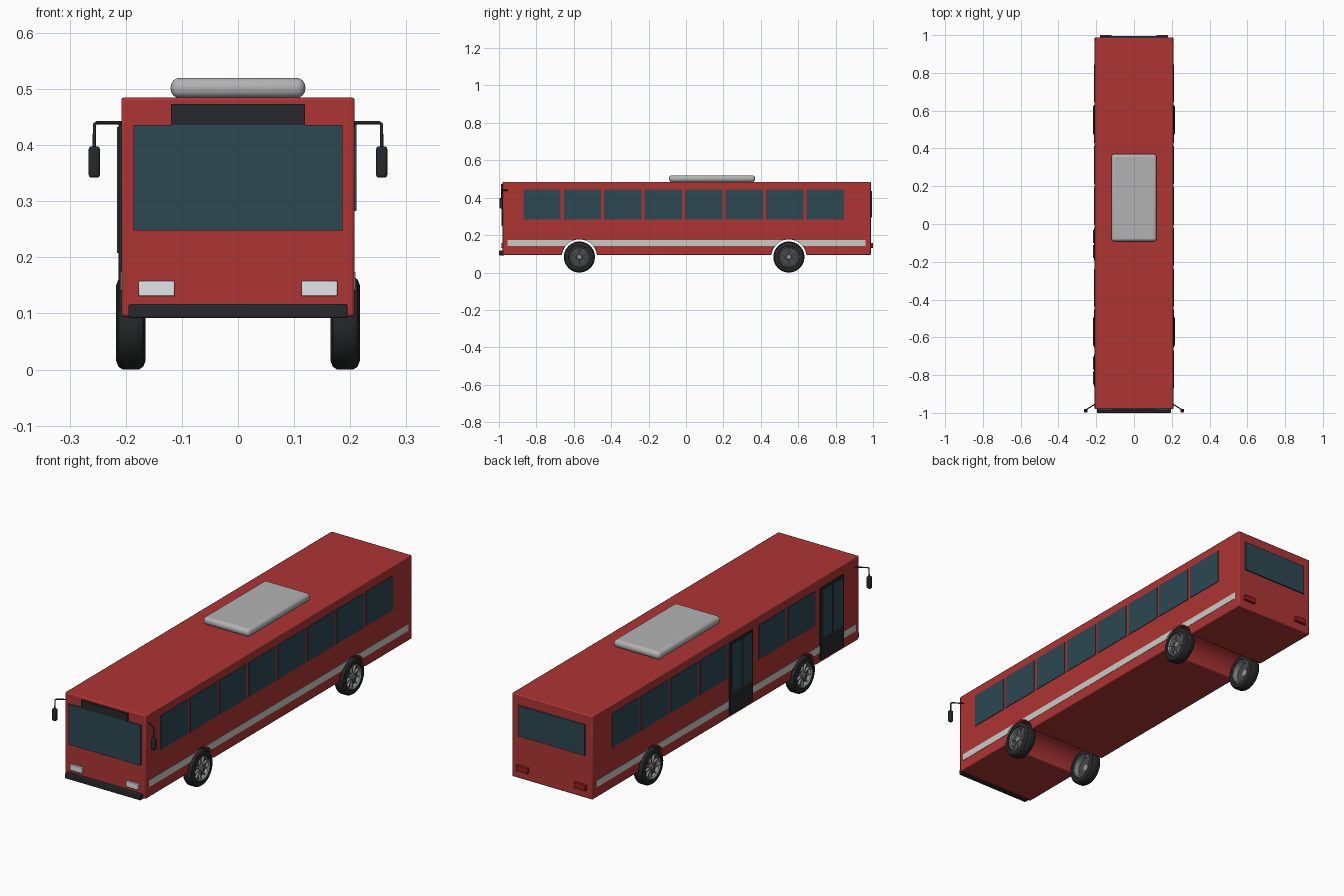
import bpy, bmesh, math
from mathutils import Vector, Matrix

if "Cube" in bpy.data.objects:
    bpy.data.objects.remove(bpy.data.objects["Cube"])

def mat(name, rgb):
    m = bpy.data.materials.new(name)
    m.diffuse_color = (*rgb, 1)
    m.use_nodes = True
    m.node_tree.nodes["Principled BSDF"].inputs["Base Color"].default_value = m.diffuse_color
    return m

RED = mat("red_paint", (0.42, 0.035, 0.035))
GLASS = mat("tinted_glass", (0.025, 0.065, 0.085))
BLACK = mat("black_trim", (0.02, 0.022, 0.025))
STRIPE = mat("light_stripe", (0.6, 0.6, 0.57))
LAMP = mat("headlight_white", (0.75, 0.78, 0.82))
TAIL = mat("tail_red", (0.3, 0.015, 0.01))
TYRE = mat("rubber", (0.02, 0.021, 0.022))
METAL = mat("wheel_metal", (0.3, 0.31, 0.32))
DARKMETAL = mat("dark_metal", (0.06, 0.063, 0.067))
ROOF = mat("roof_grey", (0.45, 0.45, 0.45))

def finish(bm, name, m, bevel=0.0, segs=2, smooth=True):
    bmesh.ops.recalc_face_normals(bm, faces=bm.faces)
    me = bpy.data.meshes.new(name)
    bm.to_mesh(me)
    bm.free()
    ob = bpy.data.objects.new(name, me)
    bpy.context.collection.objects.link(ob)
    me.materials.append(m)
    if bevel:
        b = ob.modifiers.new("bevel", "BEVEL")
        b.width, b.segments, b.limit_method = bevel, segs, "ANGLE"
        b.angle_limit = math.radians(50)
    if smooth:
        bpy.ops.object.select_all(action="DESELECT")
        ob.select_set(True)
        bpy.context.view_layer.objects.active = ob
        bpy.ops.object.shade_smooth_by_angle(angle=math.radians(35))
    return ob

def box(name, x, y, z, m, bevel=0.0, segs=2):
    bm = bmesh.new()
    bmesh.ops.create_cube(bm, size=1)
    for v in bm.verts:
        v.co = [(a + b) / 2 + c * (b - a) for (a, b), c in zip((x, y, z), v.co)]
    return finish(bm, name, m, bevel, segs, smooth=bevel > 0)

def extrude_x(name, profile, x0, x1, m, bevel=0.0):
    """Extrude a (y, z) outline from x0 to x1."""
    bm = bmesh.new()
    f = bm.faces.new([bm.verts.new((x0, y, z)) for y, z in profile])
    g = bmesh.ops.extrude_face_region(bm, geom=[f])["geom"]
    bmesh.ops.translate(bm, vec=(x1 - x0, 0, 0),
                        verts=[v for v in g if isinstance(v, bmesh.types.BMVert)])
    return finish(bm, name, m, bevel)

def lathe_x(name, profile, loc, m, steps=48, closed=True):
    """Revolve an (x, radius) profile about an x-parallel axis through loc."""
    bm = bmesh.new()
    rings = [[bm.verts.new((loc[0] + x, loc[1] + r * math.cos(t), loc[2] + r * math.sin(t)))
              for x, r in profile]
             for t in (2 * math.pi * i / steps for i in range(steps))]
    n = len(profile)
    for i in range(steps):
        a, b = rings[i], rings[(i + 1) % steps]
        for j in range(n if closed else n - 1):
            k = (j + 1) % n
            bm.faces.new((a[j], a[k], b[k], b[j]))
    if not closed:
        bmesh.ops.holes_fill(bm, edges=bm.edges)
    return finish(bm, name, m)

WHEELS, AXLE_Z, ARCH = (-0.57, 0.55), 0.083, 0.094
W, Y0, Y1, Z0, Z1 = 0.208, -0.98, 0.988, 0.094, 0.485

def arc(c, z_from, z_to, side, n=8):
    """Points on a wheel arch edge between two heights."""
    zs = [z_from + (z_to - z_from) * i / n for i in range(n + 1)]
    return [(c + side * math.sqrt(max(0, ARCH**2 - (z - AXLE_Z)**2)), z) for z in zs]

# body shell with wheel arches cut across the full width
outline = [(Y1, Z1), (Y0, Z1), (Y0, Z0)]
a0 = math.asin((Z0 - AXLE_Z) / ARCH)
for c in WHEELS:
    for i in range(25):
        t = math.pi - a0 - (math.pi - 2 * a0) * i / 24
        outline.append((c + ARCH * math.cos(t), AXLE_Z + ARCH * math.sin(t)))
outline.append((Y1, Z0))
extrude_x("body", outline, -W, W, RED, 0.005)

# side stripes, broken at the arches
S0, S1 = 0.142, 0.174
for s, side in ((1, "right"), (-1, "left")):
    ends = [[(-0.955, S0), (-0.955, S1)]]
    for c in WHEELS:
        ends += [arc(c, S1, S0, -1), arc(c, S0, S1, 1)]
    ends.append([(0.96, S1), (0.96, S0)])
    for i in range(3):
        extrude_x(f"stripe_{side}_{i}", ends[2 * i] + ends[2 * i + 1],
                  s * (W - 0.003), s * (W + 0.0015), STRIPE)

# side windows; the left side leaves gaps for two doors
for i in range(8):
    y = -0.87 + i * 0.2164
    for s, side in ((1, "right"), (-1, "left")):
        if s == 1 or i not in (0, 3):
            box(f"window_{side}_{i}", sorted((s * (W - 0.004), s * (W + 0.003))),
                (y, y + 0.2), (0.283, 0.443), GLASS)

# doors with two glazed leaves
for name, y0, y1 in (("front_door", -0.862, -0.69), ("middle_door", -0.192, -0.02)):
    box(name, (-W - 0.005, -W + 0.004), (y0, y1), (0.107, 0.443), BLACK, 0.001, 1)
    mid = (y0 + y1) / 2
    for k, (a, b) in enumerate(((y0 + 0.012, mid - 0.005), (mid + 0.005, y1 - 0.012))):
        box(f"{name}_glass_{k}", (-W - 0.008, -W), (a, b), (0.208, 0.432), GLASS)

# front and rear face parts
box("windscreen", (-0.186, 0.186), (-0.987, -0.975), (0.248, 0.436), GLASS)
box("destination_board", (-0.119, 0.119), (-0.988, -0.975), (0.436, 0.473), BLACK)
box("front_bumper", (-0.195, 0.195), (-1.0, -0.97), (0.092, 0.117), BLACK, 0.003)
box("rear_window", (-0.172, 0.172), (0.98, 0.994), (0.293, 0.437), GLASS)

# wheel profile, outer face towards +x
tyre = [(-0.026, 0.056), (-0.026, 0.068), (-0.022, 0.078), (-0.014, 0.083), (0.014, 0.083),
        (0.022, 0.078), (0.026, 0.068), (0.026, 0.058), (0.020, 0.055), (-0.022, 0.053)]
rim = [(-0.024, 0.050), (-0.024, 0.056), (0.022, 0.056), (0.024, 0.053), (0.020, 0.050)]

for s, side in ((1, "right"), (-1, "left")):
    # headlights, tail lights
    box(f"headlight_{side}", sorted((s * 0.113, s * 0.177)), (-0.989, -0.975),
        (0.131, 0.158), LAMP, 0.002)
    box(f"tail_light_{side}", sorted((s * 0.119, s * 0.18)), (0.98, 1.0),
        (0.132, 0.158), TAIL, 0.002)

    # mirror arm and housing
    cu = bpy.data.curves.new(f"mirror_arm_{side}", "CURVE")
    cu.dimensions, cu.bevel_depth, cu.bevel_resolution, cu.use_fill_caps = "3D", 0.003, 2, True
    sp = cu.splines.new("POLY")
    pts = [(0.2, -0.95, 0.44), (0.252, -0.982, 0.44), (0.256, -0.986, 0.437), (0.256, -0.987, 0.385)]
    sp.points.add(len(pts) - 1)
    for p, (x, y, z) in zip(sp.points, pts):
        p.co = (s * x, y, z, 1)
    cu.materials.append(BLACK)
    bpy.context.collection.objects.link(bpy.data.objects.new(f"mirror_arm_{side}", cu))
    box(f"mirror_{side}", sorted((s * 0.246, s * 0.266)), (-0.997, -0.979),
        (0.342, 0.398), BLACK, 0.005, 3)

    # wheels
    for c, pos in zip(WHEELS, ("front", "rear")):
        tag, loc = f"{pos}_{side}", (s * 0.191, c, AXLE_Z)
        flip = lambda prof: [(s * x, r) for x, r in prof]
        lathe_x(f"tyre_{tag}", flip(tyre), loc, TYRE)
        lathe_x(f"rim_{tag}", flip(rim), loc, METAL)
        lathe_x(f"wheel_disc_{tag}", flip([(0.002, 0.052), (0.006, 0.052)]), loc, DARKMETAL, closed=False)
        lathe_x(f"hub_{tag}", flip([(0.0, 0.015), (0.018, 0.015), (0.021, 0.012)]), loc, METAL, 24, False)
        bm = bmesh.new()
        for i in range(10):
            m = (Matrix.Translation(loc) @ Matrix.Rotation(math.tau * i / 10, 4, "X")
                 @ Matrix.Translation((s * 0.011, 0, 0.032)) @ Matrix.Diagonal((0.010, 0.006, 0.040, 1)))
            bmesh.ops.create_cube(bm, size=1, matrix=m)
        finish(bm, f"spokes_{tag}", METAL, smooth=False)

# roof unit
box("roof_unit", (-0.12, 0.12), (-0.092, 0.37), (0.484, 0.52), ROOF, 0.016, 4)
